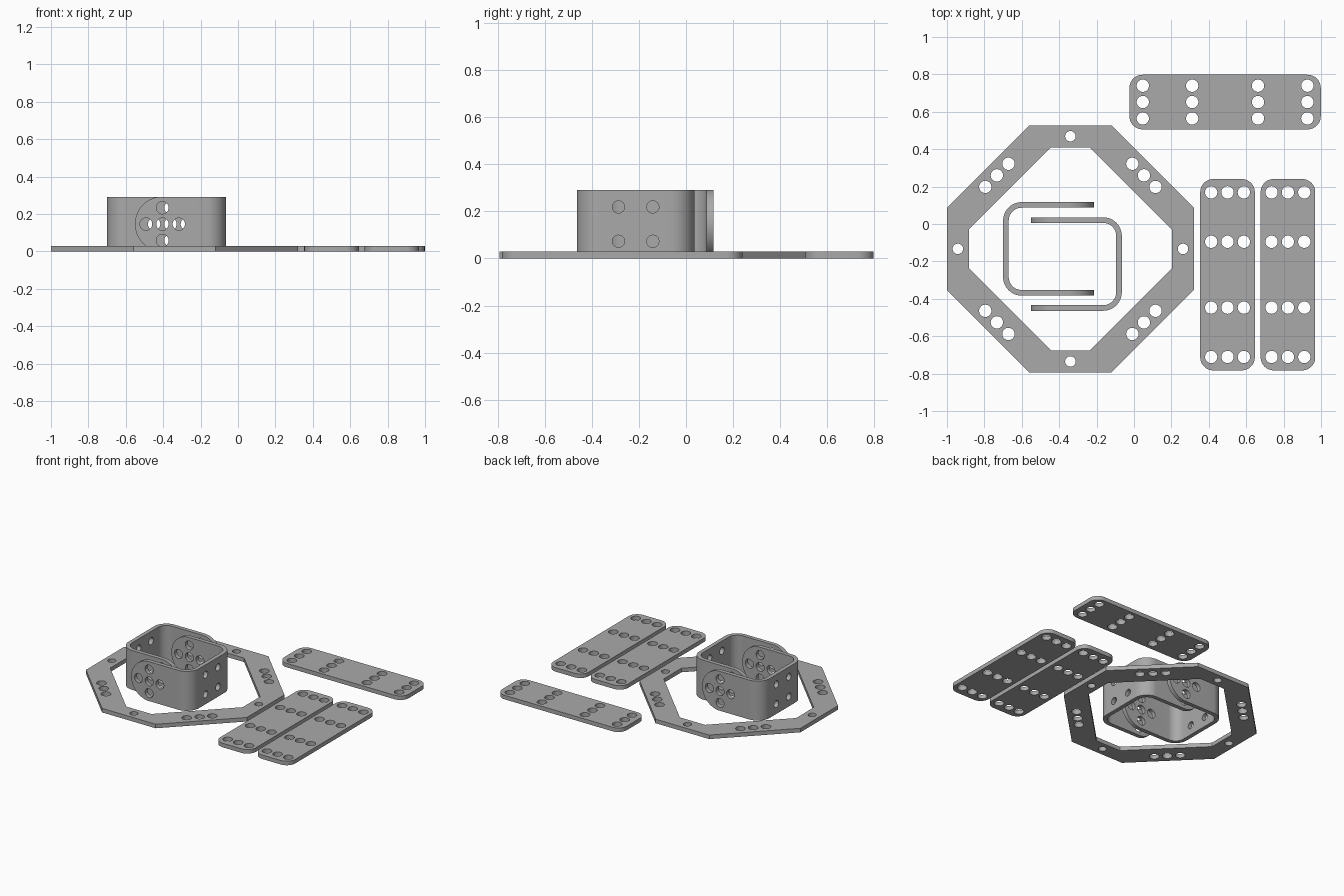
import bpy, bmesh
from math import pi, sin, cos
from mathutils import Matrix, Vector

cube = bpy.data.objects.get("Cube")
if cube:
    bpy.data.objects.remove(cube)

grey = bpy.data.materials.new("plain grey")
grey.use_nodes = True
GREY = (0.4, 0.4, 0.4, 1)
grey.diffuse_color = GREY
grey.node_tree.nodes["Principled BSDF"].inputs["Base Color"].default_value = GREY

T = 0.03         # sheet thickness
R = 0.146        # half of the strip width
HOLE = 0.033     # hole radius
STEP = 0.0875    # hole spacing


def arc(cx, cy, r, start, end, n=12):
    return [(cx + r * cos(start + (end - start) * i / n),
             cy + r * sin(start + (end - start) * i / n)) for i in range(n + 1)]


def circle(cx, cy, r):
    return arc(cx, cy, r, 0, 2 * pi, 32)[:-1]


def rounded_rect(w, h, r):
    pts = []
    for i, (sx, sy) in enumerate([(1, 1), (-1, 1), (-1, -1), (1, -1)]):
        pts += arc(sx * (w / 2 - r), sy * (h / 2 - r), r, i * pi / 2, (i + 1) * pi / 2)
    return pts


def octagon(half, flat):
    pts = [(half, -flat), (half, flat), (flat, half), (-flat, half)]
    return pts + [(-x, -y) for x, y in pts]


def half_turn_path(length, half, bend, inset):
    """One side of a U profile: along an arm, round the bends, back again."""
    upper = [(length, half - inset)] + arc(bend, half - bend, bend - inset, pi / 2, pi)
    return upper + [(x, -y) for x, y in reversed(upper)]


def slab(name, loops, height):
    """Filled flat outline with holes, extruded from z = 0 to height."""
    curve = bpy.data.curves.new(name, "CURVE")
    curve.dimensions = "2D"
    curve.fill_mode = "BOTH"
    curve.extrude = height / 2
    for loop in loops:
        spline = curve.splines.new("POLY")
        spline.points.add(len(loop) - 1)
        spline.use_cyclic_u = True
        for p, (x, y) in zip(spline.points, loop):
            p.co = (x, y, 0, 1)
    temp = bpy.data.objects.new(name + " curve", curve)
    bpy.context.collection.objects.link(temp)
    mesh = bpy.data.meshes.new_from_object(
        temp.evaluated_get(bpy.context.evaluated_depsgraph_get()))
    bpy.data.objects.remove(temp)
    bm = bmesh.new()
    bm.from_mesh(mesh)
    bmesh.ops.remove_doubles(bm, verts=bm.verts, dist=1e-5)
    bmesh.ops.translate(bm, verts=bm.verts, vec=(0, 0, height / 2))
    bmesh.ops.recalc_face_normals(bm, faces=bm.faces)
    bm.to_mesh(mesh)
    bm.free()
    mesh.materials.clear()
    mesh.materials.append(grey)
    obj = bpy.data.objects.new(name, mesh)
    bpy.context.collection.objects.link(obj)
    return obj


def boolean(obj, cutter, operation):
    cutter.hide_render = True
    mod = obj.modifiers.new("cut", "BOOLEAN")
    mod.operation, mod.object, mod.solver = operation, cutter, "EXACT"
    mesh = bpy.data.meshes.new_from_object(
        obj.evaluated_get(bpy.context.evaluated_depsgraph_get()))
    obj.modifiers.clear()
    obj.data = mesh
    bpy.data.objects.remove(cutter)


def finish(obj, x, y, turn=0):
    obj.location = (x, y, 0)
    obj.rotation_euler.z = turn
    bpy.ops.object.select_all(action="DESELECT")
    obj.select_set(True)
    bpy.context.view_layer.objects.active = obj
    bpy.ops.object.shade_smooth_by_angle(angle=pi / 6)


# Octagonal base ring with four single holes and four diagonal rows of three
loops = [octagon(0.66, 0.22), octagon(0.543, 0.103)]
for k in range(4):
    a = k * pi / 2
    loops.append(circle(0.602 * cos(a), 0.602 * sin(a), 0.028))
    for d in (-STEP, 0, STEP):
        centre = Matrix.Rotation(a + pi / 4, 2) @ Vector((0.556, d))
        loops.append(circle(centre.x, centre.y, HOLE))
finish(slab("octagon_ring", loops, T), -0.34, -0.133)

# Flat connecting plates with four rows of three holes
for name, x, y, turn in [("back_plate", 0.487, 0.652, 0),
                         ("inner_side_plate", 0.5, -0.271, pi / 2),
                         ("outer_side_plate", 0.823, -0.271, pi / 2)]:
    loops = [rounded_rect(1.023, 2 * R, 0.07)]
    loops += [circle(u, v, HOLE) for u in (-0.44, -0.176, 0.176, 0.44)
              for v in (-STEP, 0, STEP)]
    finish(slab(name, loops, T), x, y, turn)


# U-shaped brackets with rounded arm ends
def bracket(name, x, y, turn):
    length, half, bend = 0.485, 0.25, 0.1
    outer = half_turn_path(length + 0.1, half, bend, 0)
    inner = half_turn_path(length + 0.1, half, bend, T)
    body = slab(name, [outer + inner[::-1]], 2 * R)

    # side silhouette with its cross of five holes
    cx, r = length - R, R + 0.001
    side = [(-0.1, r), (-0.1, -r)] + arc(cx, 0, r, -pi / 2, pi / 2, 32)
    holes = [circle(cx + u, v, HOLE) for u, v in
             [(0, 0), (STEP, 0), (-STEP, 0), (0, STEP), (0, -STEP)]]
    cutter = slab("side cutter", [side] + holes, 1)
    cutter.data.transform(Matrix.Translation((0, 0.5, R)) @ Matrix.Rotation(pi / 2, 4, "X"))
    boolean(body, cutter, "INTERSECT")

    # four holes through the back wall
    for v in (-0.073, 0.073):
        for w in (-0.073, 0.073):
            drill = slab("wall drill", [circle(0, 0, 0.026)], 0.1)
            drill.data.transform(Matrix.Translation((-0.05, v, R + w))
                                 @ Matrix.Rotation(pi / 2, 4, "Y"))
            boolean(body, drill, "DIFFERENCE")
    finish(body, x, y, turn)


bracket("left_wall_bracket", -0.065, -0.214, pi)
bracket("right_wall_bracket", -0.7, -0.133, 0)
